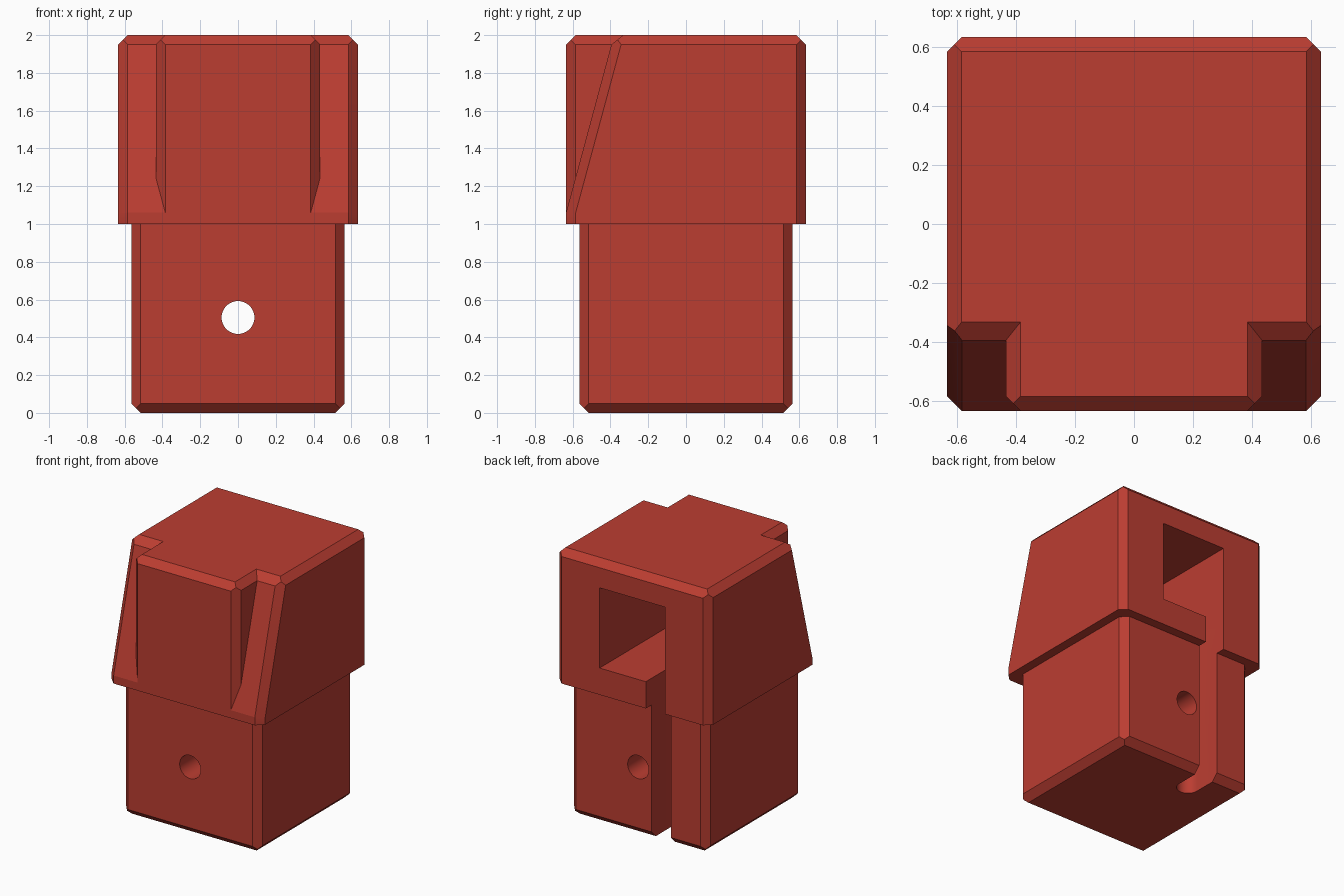
import bpy, bmesh, math
from mathutils import Vector

if "Cube" in bpy.data.objects:
    bpy.data.objects.remove(bpy.data.objects["Cube"])

red = bpy.data.materials.new("matte_red")
red.diffuse_color = (0.50, 0.047, 0.031, 1)
red.use_nodes = True
red.node_tree.nodes["Principled BSDF"].inputs["Base Color"].default_value = red.diffuse_color
C = 0.05  # chamfer size


def add(name, bm, helper=False):
    bmesh.ops.recalc_face_normals(bm, faces=bm.faces)
    me = bpy.data.meshes.new(name)
    bm.to_mesh(me)
    bm.free()
    me.materials.append(red)
    ob = bpy.data.objects.new(name, me)
    bpy.context.collection.objects.link(ob)
    ob.hide_render = helper
    return ob


def box_mesh(lo, hi):
    bm = bmesh.new()
    bmesh.ops.create_cube(bm, size=1)
    for v in bm.verts:
        v.co = [lo[i] if v.co[i] < 0 else hi[i] for i in range(3)]
    return bm


def clip(bm, point, normal):
    """Slice away everything on the outer side of a plane and cap the cut."""
    geom = bm.verts[:] + bm.edges[:] + bm.faces[:]
    cut = bmesh.ops.bisect_plane(bm, geom=geom, dist=1e-5, plane_co=point,
                                 plane_no=Vector(normal).normalized(), clear_outer=True)
    edges = [e for e in cut["geom_cut"] if isinstance(e, bmesh.types.BMEdge) and e.is_boundary]
    if edges:
        bmesh.ops.holes_fill(bm, edges=edges, sides=0)


def chamfer(bm, lo, hi, a, b, sa, sb):
    """Chamfer the box edge between the sides at sa along axis a and sb along axis b."""
    p, n = Vector((0, 0, 0)), Vector((0, 0, 0))
    p[a] = hi[a] if sa > 0 else lo[a]
    p[b] = (hi[b] if sb > 0 else lo[b]) - sb * C
    n[a], n[b] = sa, sb
    clip(bm, p, n)


def chamfered_box(lo, hi, z_side):
    bm = box_mesh(lo, hi)
    for s in (-1, 1):
        for t in (-1, 1):
            chamfer(bm, lo, hi, 0, 1, s, t)
        chamfer(bm, lo, hi, 0, 2, s, z_side)
        chamfer(bm, lo, hi, 1, 2, s, z_side)
    return bm


def cylinder(name, r, x, z, y0, y1):
    bm = bmesh.new()
    bmesh.ops.create_cone(bm, cap_ends=True, segments=48, radius1=r, radius2=r, depth=y1 - y0)
    for v in bm.verts:
        v.co = (x + v.co.x, (y0 + y1) / 2 + v.co.z, z + v.co.y)
    return add(name, bm, True)


def boolean(body, tool, op):
    m = body.modifiers.new(tool.name, 'BOOLEAN')
    m.operation, m.object, m.solver = op, tool, 'EXACT'
    bpy.context.view_layer.objects.active = body
    bpy.ops.object.modifier_apply(modifier=m.name)
    bpy.data.objects.remove(tool)


# Upper housing with a leaning front
bm = chamfered_box((-.635, -.635, 1), (.635, .635, 2), 1)
slope = Vector((0, -0.89, 0.24)).normalized()
clip(bm, (0, -.635, 1.06), slope)
clip(bm, (0, -.395, 1.95), (0, -.05, .062))
for s in (-1, 1):
    clip(bm, (s * .635, -.584, 1.06), (s, -1, .27))
body = add("motor_mount", bm)

# Upright front column and lower plug
boolean(body, add("front_column", chamfered_box((-.435, -.635, 1), (.435, .3, 2), 1)), 'UNION')
boolean(body, add("lower_plug", chamfered_box((-.565, -.565, 0), (.565, .565, 1.08), -1)), 'UNION')

# Motor cavity open at the back
boolean(body, add("motor_cavity", box_mesh((-.27, -.535, 1.2), (.27, .8, 1.8)), True), 'DIFFERENCE')

# Wire channel with a round inner end
bm = bmesh.new()
cx, r, cy = -.191, .079, .35
pts = [(cx - r, .8), *[(cx - r * math.cos(math.pi * i / 24), cy - r * math.sin(math.pi * i / 24))
                       for i in range(25)], (cx + r, .8)]
f = bm.faces.new([bm.verts.new((x, y, -.1)) for x, y in pts])
ext = bmesh.ops.extrude_face_region(bm, geom=[f])
bmesh.ops.translate(bm, vec=(0, 0, 1.4),
                    verts=[v for v in ext["geom"] if isinstance(v, bmesh.types.BMVert)])
boolean(body, add("wire_channel", bm, True), 'DIFFERENCE')

# Shaft hole, front screw holes, cross bolt hole, rear screw holes
for name, r, x, z, y0, y1 in (("shaft_hole", .112, 0, 1.505, -.8, 0),
                              ("top_screw", .043, 0, 1.73, -.8, 0),
                              ("bottom_screw", .043, 0, 1.28, -.8, 0),
                              ("cross_bolt", .087, 0, .505, -.8, .8),
                              ("rear_screw_a", .043, .402, 1.505, .2, .8),
                              ("rear_screw_b", .043, -.402, 1.505, .2, .8)):
    boolean(body, cylinder(name, r, x, z, y0, y1), 'DIFFERENCE')

# Smooth hole walls, crisp everywhere else
bpy.ops.object.select_all(action='DESELECT')
body.select_set(True)
bpy.context.view_layer.objects.active = body
bpy.ops.object.shade_smooth_by_angle(angle=math.radians(11))
